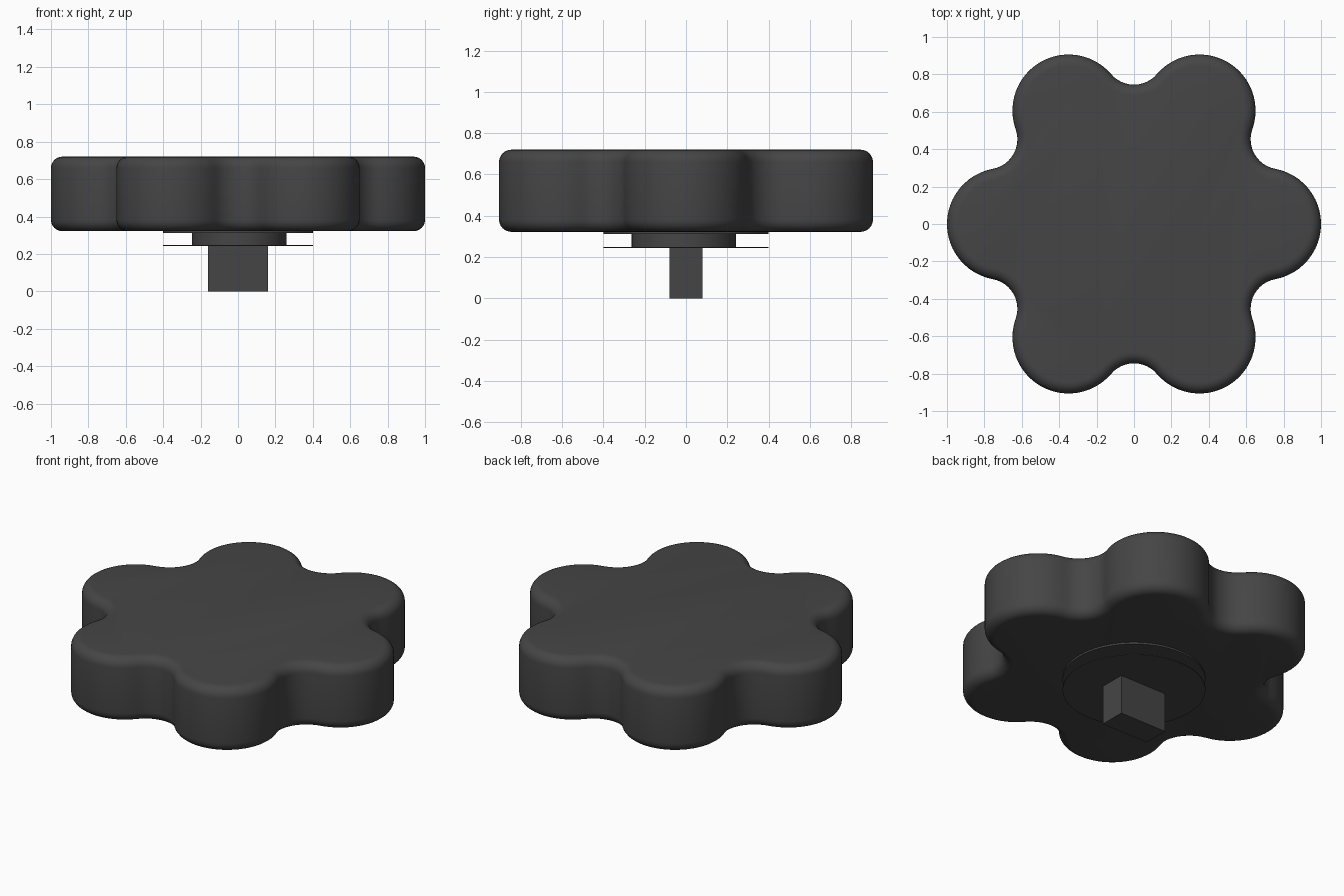
import bpy, bmesh, math
from math import cos, sin, pi, radians

if "Cube" in bpy.data.objects:
    bpy.data.objects.remove(bpy.data.objects["Cube"])

mat = bpy.data.materials.new("dark grey plastic")
mat.diffuse_color = (0.06, 0.06, 0.06, 1)
mat.use_nodes = True
mat.node_tree.nodes["Principled BSDF"].inputs["Base Color"].default_value = mat.diffuse_color

LOBE_D, LOBE_R = 0.70, 0.30     # lobe circle centre distance and radius
DIP_D, DIP_R = 0.906, 0.161     # circle that fills the dip between two lobes
TANGENT = math.atan2(DIP_D * sin(pi / 6), DIP_D * cos(pi / 6) - LOBE_D)


def outline(inset):
    """Six-lobed outline made of tangent arcs, moved inward by inset."""
    pts = []
    for k in range(6):
        a = k * pi / 3
        for i in range(25):
            t = a - TANGENT + 2 * TANGENT * i / 24
            r = LOBE_R - inset
            pts.append((LOBE_D * cos(a) + r * cos(t), LOBE_D * sin(a) + r * sin(t)))
        b = a + pi / 6
        half = TANGENT - pi / 6
        for i in range(1, 12):
            t = b + pi + half - 2 * half * i / 12
            r = DIP_R + inset
            pts.append((DIP_D * cos(b) + r * cos(t), DIP_D * sin(b) + r * sin(t)))
    return pts


def finish(obj):
    obj.data.materials.append(mat)
    bpy.ops.object.select_all(action='DESELECT')
    obj.select_set(True)
    bpy.context.view_layer.objects.active = obj
    bpy.ops.object.shade_smooth_by_angle(angle=radians(35))


def cylinder(name, r, z0, z1, x=0, y=0):
    bpy.ops.mesh.primitive_cylinder_add(vertices=64, radius=r, depth=z1 - z0,
                                        location=(x, y, (z0 + z1) / 2))
    obj = bpy.context.object
    obj.name = name
    finish(obj)


# Knob: lobed outline lofted with rounded top and bottom rims
Z0, Z1, RIM = 0.322, 0.72, 0.06
steps = [i * pi / 2 / 6 for i in range(7)]
layers = [(RIM * (1 - sin(t)), Z0 + RIM * (1 - cos(t))) for t in steps]
layers += [(o, Z0 + Z1 - z) for o, z in reversed(layers)]
bm = bmesh.new()
rings = [[bm.verts.new((x, y, z)) for x, y in outline(o)] for o, z in layers]
n = len(rings[0])
for lo, hi in zip(rings, rings[1:]):
    for i in range(n):
        j = (i + 1) % n
        bm.faces.new((lo[i], lo[j], hi[j], hi[i]))
bm.faces.new(rings[0][::-1])
bm.faces.new(rings[-1])
mesh = bpy.data.meshes.new("knob")
bm.to_mesh(mesh)
bm.free()
knob = bpy.data.objects.new("knob", mesh)
bpy.context.collection.objects.link(knob)
finish(knob)

# Two thin washers with a hub between them
cylinder("upper_washer", 0.40, 0.311, 0.324)
cylinder("hub", 0.253, 0.247, 0.313, 0.007, -0.01)
cylinder("lower_washer", 0.40, 0.243, 0.248)

# Rectangular shaft
bpy.ops.mesh.primitive_cube_add(size=1, location=(0, 0, 0.1225))
shaft = bpy.context.object
shaft.name = "shaft"
shaft.scale = (0.32, 0.16, 0.245)
finish(shaft)
